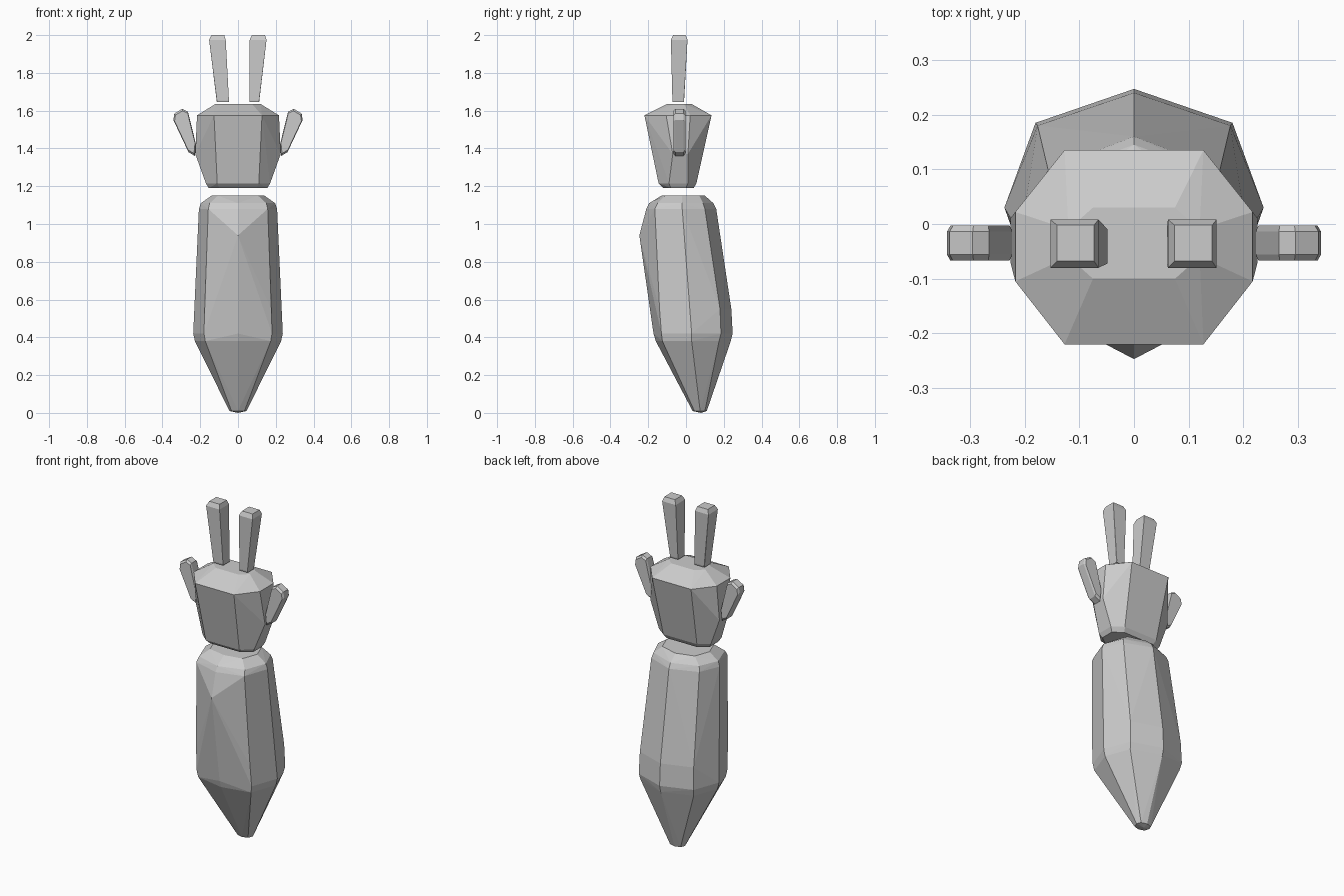
import bpy, bmesh

if "Cube" in bpy.data.objects:
    bpy.data.objects.remove(bpy.data.objects["Cube"])

def hull(name, pts):
    """Flat-faced convex solid around a few section points."""
    bm = bmesh.new()
    for p in pts:
        bm.verts.new(p)
    res = bmesh.ops.convex_hull(bm, input=bm.verts[:])
    junk = {v for v in res["geom_interior"] + res["geom_unused"]
            if isinstance(v, bmesh.types.BMVert)}
    bmesh.ops.delete(bm, geom=list(junk), context='VERTS')
    bmesh.ops.dissolve_limit(bm, angle_limit=0.02, verts=bm.verts[:], edges=bm.edges[:])
    bmesh.ops.recalc_face_normals(bm, faces=bm.faces[:])
    me = bpy.data.meshes.new(name)
    bm.to_mesh(me)
    bm.free()
    ob = bpy.data.objects.new(name, me)
    bpy.context.collection.objects.link(ob)
    return ob

def ring8(z, xs, front, fdiag, side, bdiag, back):
    """Eight-sided section: front, front diagonals, sides, back diagonals, back."""
    xd = xs * 0.76
    pts = [(0, front, z), (0, back, z)]
    for s in (-1, 1):
        pts += [(s * xd, fdiag, z), (s * xs, side, z), (s * xd, bdiag, z)]
    return pts

def chamfer8(z, x_in, x_out, y0, y1, y2, y3):
    """Rectangle section with cut corners."""
    return [(s * x, y, z) for s in (-1, 1)
            for x, y in ((x_in, y0), (x_out, y1), (x_out, y2), (x_in, y3))]

# Tapered root-shaped body, leaning back towards its lower end
body = ring8(0.01, 0.045, 0.035, 0.045, 0.075, 0.10, 0.11)
body += [(0, 0.08, 0.0)]
body += ring8(0.38, 0.228, -0.16, -0.125, 0.03, 0.175, 0.237)
body += ring8(0.42, 0.237, -0.172, -0.13, 0.03, 0.185, 0.247)
body += ring8(0.55, 0.232, -0.19, -0.14, 0.02, 0.18, 0.24)
body += ring8(1.08, 0.207, -0.21, -0.165, -0.02, 0.10, 0.16)
body += ring8(1.11, 0.197, -0.195, -0.15, -0.02, 0.09, 0.145)
body += ring8(1.15, 0.14, -0.13, -0.11, -0.02, 0.07, 0.10)
body += [(0, -0.247, 0.94)]
hull("body", body)

# Faceted head, wider at the brow
head = chamfer8(1.19, 0.10, 0.155, -0.12, -0.08, 0.0, 0.04)
head += chamfer8(1.215, 0.11, 0.17, -0.145, -0.09, 0.01, 0.055)
head += chamfer8(1.37, 0.115, 0.226, -0.175, -0.07, 0.01, 0.09)
head += chamfer8(1.575, 0.127, 0.217, -0.22, -0.105, 0.022, 0.135)
head += chamfer8(1.635, 0.075, 0.12, -0.10, -0.06, -0.01, 0.03)
hull("head", head)

def ear(name, xb0, xb1, xt0, xt1):
    pts = []
    for z, x0, x1, y0, y1 in ((1.645, xb0, xb1, -0.07, -0.012),
                              (1.655, xb0, xb1, -0.072, -0.01),
                              (1.975, xt0, xt1, -0.08, 0.008),
                              (2.0, xt0 + 0.012, xt1 - 0.008, -0.068, -0.002)):
        pts += [(x, y, z) for x in (x0, x1) for y in (y0, y1)]
    return hull(name, pts)

# Upright ears floating above the head
ear("left_ear", -0.112, -0.048, -0.153, -0.065)
ear("right_ear", 0.060, 0.112, 0.062, 0.151)

# Side fins, raised outwards: broad mid outline with narrower front and back faces
outline = [(0.228, 1.36), (0.262, 1.38), (0.342, 1.55), (0.337, 1.585),
           (0.295, 1.61), (0.265, 1.595), (0.222, 1.42)]
cx = sum(p[0] for p in outline) / len(outline)
cz = sum(p[1] for p in outline) / len(outline)
for side, s in (("left", -1), ("right", 1)):
    pts = []
    for k, ys in ((1.0, (-0.056, -0.014)), (0.9, (-0.067, -0.003))):
        pts += [(s * (cx + (x - cx) * k), y, cz + (z - cz) * k)
                for x, z in outline for y in ys]
    hull(side + "_fin", pts)
